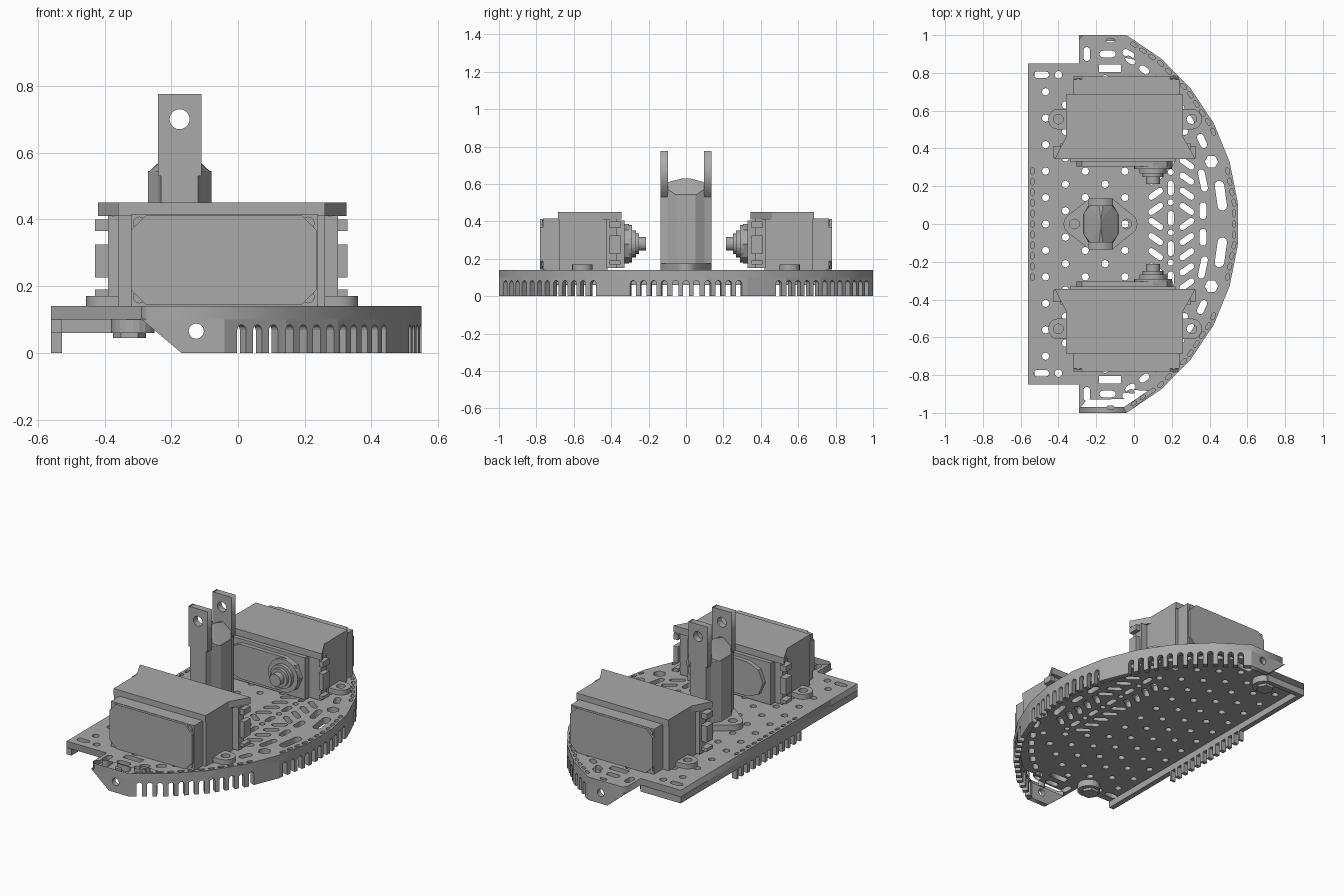
import bpy, bmesh
from math import sin, cos, radians, pi, hypot
from mathutils import Matrix, Vector

cube = bpy.data.objects.get("Cube")
if cube:
    bpy.data.objects.remove(cube)

grey = bpy.data.materials.new("plain grey")
grey.use_nodes = True
grey.diffuse_color = (0.4, 0.4, 0.4, 1)
grey.node_tree.nodes["Principled BSDF"].inputs["Base Color"].default_value = (0.4, 0.4, 0.4, 1)


def add(name, mesh):
    mesh.materials.clear()
    mesh.materials.append(grey)
    ob = bpy.data.objects.new(name, mesh)
    bpy.context.collection.objects.link(ob)
    return ob


def finish(name, bm):
    bmesh.ops.recalc_face_normals(bm, faces=bm.faces)
    mesh = bpy.data.meshes.new(name)
    bm.to_mesh(mesh)
    bm.free()
    return add(name, mesh)


def prism(bm, pts, depth, mat):
    """Extrude a 2D outline along local z from 0 to depth."""
    low = [bm.verts.new(mat @ Vector((x, y, 0))) for x, y in pts]
    top = [bm.verts.new(mat @ Vector((x, y, depth))) for x, y in pts]
    bm.faces.new(low[::-1])
    bm.faces.new(top)
    for i in range(len(pts)):
        j = (i + 1) % len(pts)
        bm.faces.new((low[i], low[j], top[j], top[i]))


def solid(name, pts, depth, mat):
    bm = bmesh.new()
    prism(bm, pts, depth, mat)
    return finish(name, bm)


def perforated(name, loops, depth, mat):
    """First loop is the outline, the others are holes."""
    cu = bpy.data.curves.new(name, "CURVE")
    cu.dimensions, cu.fill_mode, cu.extrude = "2D", "BOTH", depth / 2
    for loop in loops:
        sp = cu.splines.new("POLY")
        sp.points.add(len(loop) - 1)
        for p, (x, y) in zip(sp.points, loop):
            p.co = (x, y, 0, 1)
        sp.use_cyclic_u = True
    tmp = bpy.data.objects.new(name + "_curve", cu)
    bpy.context.collection.objects.link(tmp)
    bpy.context.view_layer.update()
    mesh = bpy.data.meshes.new_from_object(tmp.evaluated_get(bpy.context.evaluated_depsgraph_get()))
    bpy.data.objects.remove(tmp)
    bm = bmesh.new()
    bm.from_mesh(mesh)
    bmesh.ops.remove_doubles(bm, verts=bm.verts, dist=1e-5)
    bm.transform(mat @ Matrix.Translation((0, 0, depth / 2)))
    return finish(name, bm)


def arc(x, y, r, a0, a1, n):
    return [(x + r * cos(radians(a0 + (a1 - a0) * i / n)),
             y + r * sin(radians(a0 + (a1 - a0) * i / n))) for i in range(n + 1)]


def circle(x, y, r, n=12):
    return arc(x, y, r, 0, 360, n)[:-1]


def slot(x, y, length, width, angle=0, n=5):
    h, r, a = (length - width) / 2, width / 2, radians(angle)
    pts = arc(h, 0, r, -90, 90, n) + arc(-h, 0, r, 90, 270, n)
    return [(x + u * cos(a) - v * sin(a), y + u * sin(a) + v * cos(a)) for u, v in pts]


def rect(x0, y0, x1, y1):
    return [(x0, y0), (x1, y0), (x1, y1), (x0, y1)]


def up(z, x=0, y=0):
    return Matrix.Translation((x, y, z))


def facing(y, s):
    """Outline in x and z, extruded along y in direction s."""
    return Matrix(((1, 0, 0, 0), (0, 0, s, y), (0, 1, 0, 0), (0, 0, 0, 1)))


def box(name, x0, x1, y0, y1, z0, z1):
    return solid(name, rect(x0, y0, x1, y1), z1 - z0, up(z0))


# Base plate outline and its hole pattern
CX, R, END = -0.583, 1.138, 61.5
STEP = END / 5.5
rim = arc(CX, 0, R, -END, END, 11)
inner = arc(CX, 0, R - 0.033, -END, END, 11)
outline = rim + [(-0.27, 1), (-0.29, 0.98), (-0.29, 0.85), (-0.56, 0.85),
                 (-0.56, -0.85), (-0.29, -0.85), (-0.29, -0.98), (-0.27, -1)]
slot_angles = [2.9 * k for k in range(-5, 6)]
slot_angles += [s * (26 + 2.95 * k) for k in range(12) for s in (-1, 1)]


def rim_point(a, inset):
    chord = round(a / STEP) * STEP
    r = (R * cos(radians(STEP / 2)) - inset) / cos(radians(a - chord))
    return CX + r * cos(radians(a)), r * sin(radians(a)), chord


holes = []
for a in slot_angles:
    x, y, c = rim_point(a, 0.02)
    holes.append(slot(x, y, 0.042, 0.018, c + 90, 2))
holes += [slot(-0.538, 0.056 * k, 0.04, 0.018, 90, 2) for k in range(-5, 6)]
for s in (-1, 1):
    holes += [slot(-0.49, s * 0.79, 0.08, 0.036), circle(-0.4, s * 0.79, 0.02),
              slot(-0.25, s * 0.9, 0.075, 0.036, 90), slot(-0.14, s * 0.9, 0.085, 0.036),
              rect(-0.185, s * 0.825 - 0.02, -0.07, s * 0.825 + 0.02),
              slot(-0.125, s * 0.972, 0.05, 0.02, 0, 2), slot(-0.03, s * 0.9, 0.07, 0.036, -s * 30),
              circle(0.41, s * 0.33, 0.036, 6), slot(0.46, s * 0.15, 0.16, 0.05, 90 + s * 8),
              slot(0.365, s * 0.23, 0.12, 0.036, 90 + s * 12), slot(0.365, s * 0.07, 0.09, 0.036, 90),
              slot(0.36, s * 0.44, 0.08, 0.036, 90 + s * 25)]
    holes += [slot(CX + 1.035 * cos(radians(a)), s * 1.035 * sin(radians(a)),
                   0.06, 0.034, s * (a + 90)) for a in range(32, 58, 5)]
# Slanted slots in mirrored columns around a straight column
for k in range(-4, 5):
    y = 0.08 * k
    if k % 2 == 0:
        holes += [slot(0.195, y + 0.03, 0.08, 0.032, 90), circle(0.195, y - 0.045, 0.016)]
    holes += [slot(0.115, y, 0.09, 0.032, 35 if k > 0 else -35),
              slot(0.28, y, 0.09, 0.032, -35 if k > 0 else 35)]
# Staggered round holes wherever there is room
taken = [p for h in holes for p in h]
for i in range(9):
    for j in range(-6, 7):
        x, y = -0.468 + 0.105 * i, 0.14 * j + 0.07 * (i % 2)
        if (abs(y) < 0.8 and hypot(x - CX, y) < R - 0.09
                and all(hypot(x - u, y - v) > 0.036 for u, v in taken)):
            holes.append(circle(x, y, 0.02, 8))
perforated("base_plate", [outline] + holes, 0.04, up(0.10))

# Slotted skirts under the curved edge and the straight edge
cutter = bmesh.new()
arch = [(-0.016, -0.02), (0.016, -0.02)] + arc(0, 0.068, 0.016, 0, 180, 6)


def cut_slot(x, y, angle):
    a = radians(angle)
    t, n = (-sin(a), cos(a)), (cos(a), sin(a))
    m = Matrix(((t[0], 0, n[0], x), (t[1], 0, n[1], y), (0, 1, 0, 0), (0, 0, 0, 1)))
    prism(cutter, arch, 0.12, m @ up(-0.06))


for a in slot_angles:
    x, y, c = rim_point(a, 0.02)
    cut_slot(x, y, c)
for k in range(-5, 6):
    cut_slot(-0.545, 0.056 * k, 180)
cut = finish("slot_cutter", cutter)
cut.hide_render = True
cut.hide_viewport = True
skirts = [solid("curved_skirt", rim + inner[::-1], 0.101, up(0)),
          box("straight_skirt", -0.56, -0.528, -0.31, 0.31, 0, 0.101)]
for ob in skirts:
    mod = ob.modifiers.new("slots", "BOOLEAN")
    mod.operation, mod.solver, mod.object = "DIFFERENCE", "EXACT", cut
box("straight_edge_lip", -0.56, -0.528, -0.85, 0.85, 0.06, 0.101)
box("side_edge_lip", -0.53, -0.29, 0.82, 0.85, 0.06, 0.101)

for s, side in ((-1, "front"), (1, "back")):
    # Tapered end wall and underside boss
    perforated(side + "_end_wall", [[(-0.29, 0.101), (-0.17, 0), (-0.04, 0), (-0.04, 0.101)],
                                    circle(-0.125, 0.065, 0.023)], 0.03, facing(s, -s))
    solid(side + "_boss", circle(-0.315, s * 0.78, 0.065, 20), 0.045, up(0.06))
    solid(side + "_boss_nut", circle(-0.325, s * 0.78, 0.05, 6), 0.03, up(0.045))

    # Motor housing
    perforated(side + "_motor_foot", [slot(-0.0475, s * 0.555, 0.815, 0.11, 0, 8),
               circle(-0.4, s * 0.555, 0.026), circle(0.305, s * 0.555, 0.026)], 0.03, up(0.14))
    box(side + "_motor_body", -0.36, 0.26, s * 0.42, s * 0.68, 0.14, 0.411)
    roof = [(-0.36, 0.685), (0.26, 0.685), (0.26, 0.46), (0.325, 0.345), (-0.42, 0.345), (-0.36, 0.46)]
    solid(side + "_motor_roof", [(x, s * y) for x, y in roof], 0.041, up(0.41))
    box(side + "_motor_rear", -0.32, 0.24, s * 0.67, s * 0.765, 0.14, 0.415)
    x0, x1, z0, z1, c = -0.32, 0.235, 0.143, 0.413, 0.045
    cover = [(x0 + c, z0), (x1 - c, z0), (x1, z0 + c), (x1, z1 - c),
             (x1 - c, z1), (x0 + c, z1), (x0, z1 - c), (x0, z0 + c)]
    solid(side + "_motor_cover", cover, 0.025, facing(s * 0.755, s))
    for x in (x0 + 0.025, x1 - 0.025):
        for z in (z0 + 0.025, z1 - 0.025):
            solid(side + "_cover_screw", circle(x, z, 0.02), 0.015, facing(s * 0.755, s))

    # Mounting flange with side clips
    box(side + "_motor_flange", -0.39, 0.30, s * 0.37, s * 0.425, 0.15, 0.411)
    for x, d in ((-0.39, -0.038), (0.30, 0.028)):
        for za, zb in ((0.17, 0.19), (0.225, 0.325), (0.365, 0.40)):
            box(side + "_flange_clip", x, x + d, s * 0.35, s * 0.41, za, zb)

    # Gear case, output discs and shaft
    solid(side + "_gear_case", rect(-0.34, 0.15, 0.22, 0.405), 0.05, facing(s * 0.38, -s))
    solid(side + "_gear_case_face", slot(-0.05, 0.28, 0.51, 0.21, 0, 4), 0.03, facing(s * 0.335, -s))
    for r, ya, yb in ((0.10, 0.31, 0.29), (0.072, 0.30, 0.268), (0.055, 0.27, 0.25), (0.037, 0.26, 0.213)):
        solid(side + "_output_disc", circle(0.1, 0.28, r, 24), ya - yb, facing(s * ya, -s))

    # Fork arm on the post
    arm = rect(-0.24, 0.53, -0.11, 0.775)
    perforated(side + "_fork_arm", [arm, circle(-0.175, 0.70, 0.03, 20)], 0.04, facing(s * 0.135, -s))

# Central post with a ridged cap and a bolted base
PX = -0.175
section = [(0.055, 0.135), (0.065, 0.10), (0.095, 0.05)]
section += [(x, -y) for x, y in section[::-1]]
section += [(-x, -y) for x, y in section]
solid("post", section, 0.405, up(0.14, PX))
cap = bmesh.new()
for sx in (-1, 1):
    for sy in (-1, 1):
        for x, y, z in ((0.095, 0.05, 0.54), (0.065, 0.096, 0.54), (0.06, 0.096, 0.57), (0.01, 0.096, 0.61)):
            cap.verts.new((PX + sx * x, sy * y, z))
    cap.verts.new((PX, sx * 0.02, 0.63))
bmesh.ops.convex_hull(cap, input=cap.verts)
finish("post_cap", cap)
base = arc(-0.04, 0, 0.058, -55, 55, 8) + [(-0.115, 0.135), (-0.235, 0.135)]
base += arc(-0.315, 0, 0.058, 125, 235, 8) + [(-0.235, -0.135), (-0.115, -0.135)]
perforated("post_base", [base, circle(-0.04, 0, 0.026), circle(-0.315, 0, 0.026)], 0.035, up(0.14))
